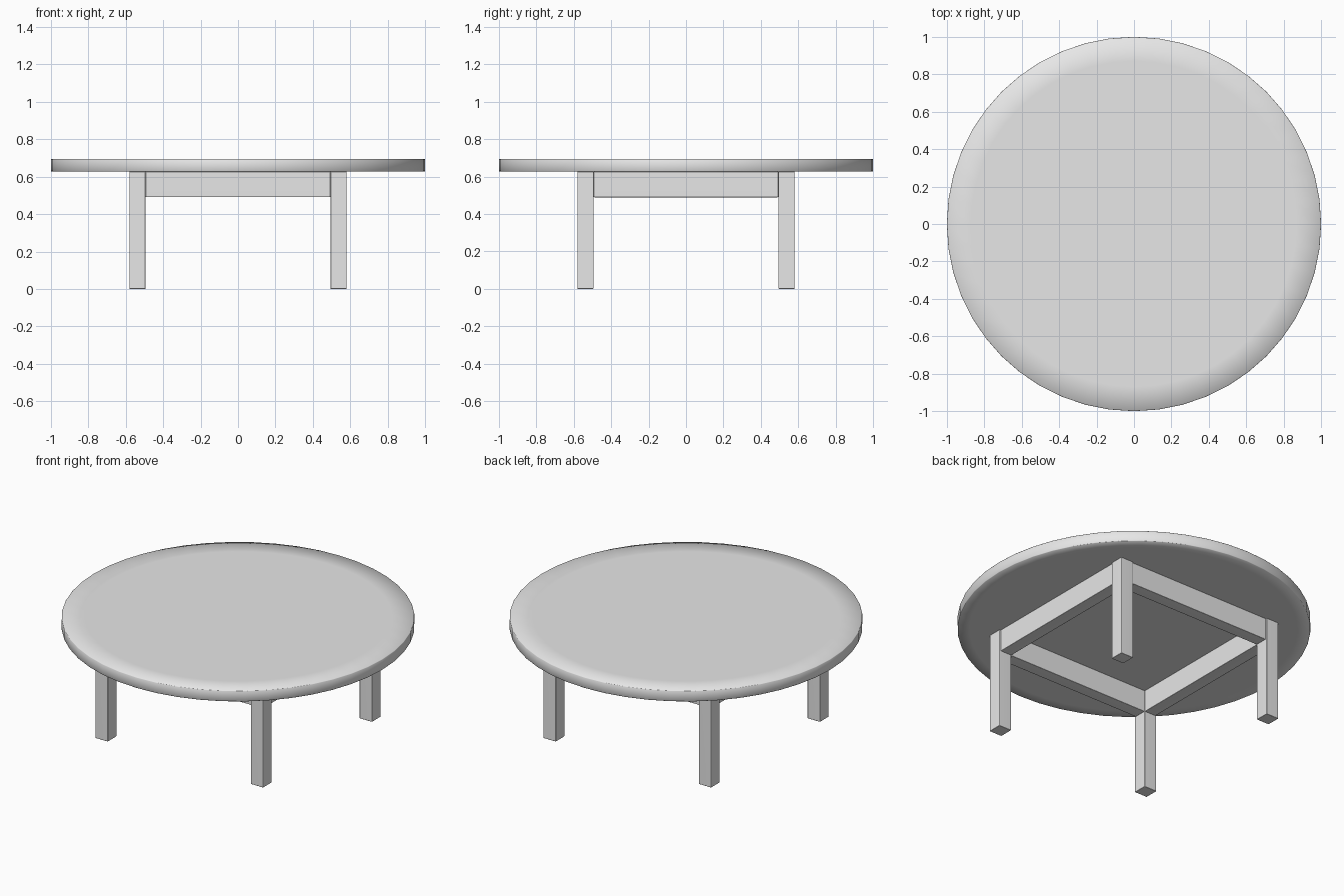
import bpy
import bmesh
import math

cube = bpy.data.objects.get("Cube")
if cube:
    bpy.data.objects.remove(cube, do_unlink=True)

# One plain grey finish
grey = bpy.data.materials.new("light grey")
grey.use_nodes = True
colour = (0.8, 0.8, 0.8, 1)
grey.diffuse_color = colour
grey.node_tree.nodes["Principled BSDF"].inputs["Base Color"].default_value = colour

TOP, UNDER = 0.695, 0.628        # table top surfaces
LEG_IN, LEG_OUT = 0.494, 0.581   # leg faces, measured from the centre
APRON_OUT, APRON_LOW = 0.573, 0.49


def add_object(name, bm):
    bmesh.ops.recalc_face_normals(bm, faces=bm.faces)
    mesh = bpy.data.meshes.new(name)
    bm.to_mesh(mesh)
    bm.free()
    mesh.materials.append(grey)
    obj = bpy.data.objects.new(name, mesh)
    bpy.context.collection.objects.link(obj)
    return obj


def add_box(name, low, high):
    """Box between two corners, with softened edges."""
    bm = bmesh.new()
    bmesh.ops.create_cube(bm, size=1)
    for v in bm.verts:
        v.co = [a + (b - a) * (c + 0.5) for a, b, c in zip(low, high, v.co)]
    obj = add_object(name, bm)
    obj.data.shade_smooth()
    bevel = obj.modifiers.new("soft edges", "BEVEL")
    bevel.width = 0.004
    bevel.segments = 2
    obj.modifiers.new("flat sides", "WEIGHTED_NORMAL")
    return obj


def add_disc(name, profile, sides):
    """Turned disc from (radius, height) points, closed at both ends."""
    bm = bmesh.new()
    rings = []
    for r, z in profile:
        angles = [2 * math.pi * i / sides for i in range(sides)]
        rings.append([bm.verts.new((r * math.cos(a), r * math.sin(a), z)) for a in angles])
    for lower, upper in zip(rings, rings[1:]):
        for i in range(sides):
            j = (i + 1) % sides
            bm.faces.new((lower[i], lower[j], upper[j], upper[i]))
    bm.faces.new(rings[0])
    bm.faces.new(rings[-1])
    obj = add_object(name, bm)
    obj.data.shade_smooth()
    return obj


# Round top with a softly shaded rim
add_disc("table_top", [(0.93, UNDER), (0.998, UNDER), (1, UNDER + 0.003),
                       (1, TOP - 0.003), (0.998, TOP), (0.87, TOP)], 48)

# Four square legs
for side, sx in (("left", 1), ("right", -1)):
    for end, sy in (("front", -1), ("back", 1)):
        xs = sorted((sx * LEG_IN, sx * LEG_OUT))
        ys = sorted((sy * LEG_IN, sy * LEG_OUT))
        add_box(f"{end}_{side}_leg", (xs[0], ys[0], 0), (xs[1], ys[1], UNDER))

# Four aprons joining the legs under the top
for k, name in enumerate(("left", "back", "right", "front")):
    apron = add_box(name + "_apron", (LEG_IN, -LEG_IN, APRON_LOW),
                    (APRON_OUT, LEG_IN, UNDER))
    apron.rotation_euler.z = k * math.pi / 2
